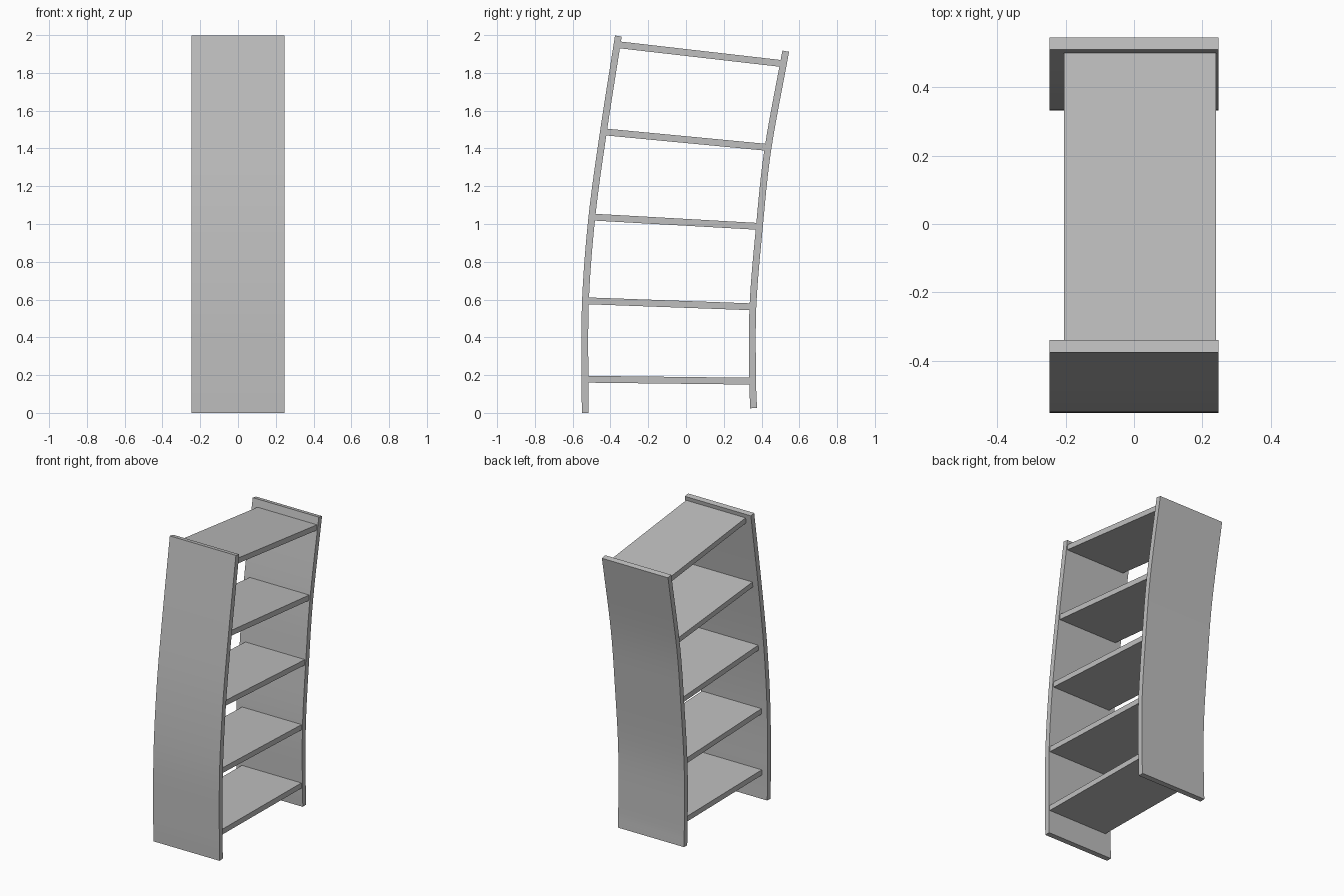
import bpy
import bmesh
import math
from mathutils import Vector

cube = bpy.data.objects.get("Cube")
if cube:
    bpy.data.objects.remove(cube, do_unlink=True)

GREY = (0.52, 0.52, 0.52, 1.0)
mat = bpy.data.materials.new("plain grey")
mat.use_nodes = True
mat.diffuse_color = GREY
mat.node_tree.nodes["Principled BSDF"].inputs["Base Color"].default_value = GREY

THICK = 0.036


def smooth_path(points, steps=6):
    """Catmull-Rom path through (y, z) points."""
    p = [Vector(q) for q in points]
    p = [2 * p[0] - p[1]] + p + [2 * p[-1] - p[-2]]
    path = []
    for a, b, c, d in zip(p, p[1:], p[2:], p[3:]):
        for i in range(steps):
            t = i / steps
            path.append(0.5 * (2 * b + (c - a) * t + (2 * a - 5 * b + 4 * c - d) * t ** 2
                               + (3 * b - a - 3 * c + d) * t ** 3))
    return path + [p[-2]]


def board(name, path, x0, x1):
    """Sweep a flat board of constant thickness along a (y, z) path."""
    bm = bmesh.new()
    rings = []
    for i, p in enumerate(path):
        along = (path[min(i + 1, len(path) - 1)] - path[max(i - 1, 0)]).normalized()
        side = Vector((-along.y, along.x)) * THICK / 2
        corners = ((x0, p + side), (x1, p + side), (x1, p - side), (x0, p - side))
        rings.append([bm.verts.new((x, q.x, q.y)) for x, q in corners])
    for low, high in zip(rings, rings[1:]):
        for k in range(4):
            n = (k + 1) % 4
            bm.faces.new((low[k], low[n], high[n], high[k]))
    bm.faces.new(rings[0])
    bm.faces.new(rings[-1])
    bmesh.ops.recalc_face_normals(bm, faces=bm.faces)
    mesh = bpy.data.meshes.new(name)
    bm.to_mesh(mesh)
    bm.free()
    mesh.materials.append(mat)
    obj = bpy.data.objects.new(name, mesh)
    bpy.context.collection.objects.link(obj)
    bpy.ops.object.select_all(action='DESELECT')
    obj.select_set(True)
    bpy.context.view_layer.objects.active = obj
    bpy.ops.object.shade_smooth_by_angle(angle=math.radians(30))
    return obj


# Curved upright panels
front = [(-.533, 0), (-.535, .18), (-.532, .6), (-.498, 1.04), (-.437, 1.49), (-.358, 1.995)]
back = [(.358, .025), (.353, .17), (.354, .56), (.389, .99), (.434, 1.4), (.528, 1.915)]
board("front_panel", smooth_path(front), -0.247, 0.247)
board("back_panel", smooth_path(back), -0.247, 0.247)

# Tilted shelves: front (y, z) and back (y, z) of each centre line
shelves = [((-.518, .178), (.338, .168)),
           ((-.515, .593), (.338, .562)),
           ((-.484, 1.036), (.372, .988)),
           ((-.436, 1.488), (.417, 1.407)),
           ((-.358, 1.949), (.503, 1.85))]
for i, ends in enumerate(shelves):
    board(f"shelf_{i + 1}", [Vector(e) for e in ends], -0.205, 0.24)
